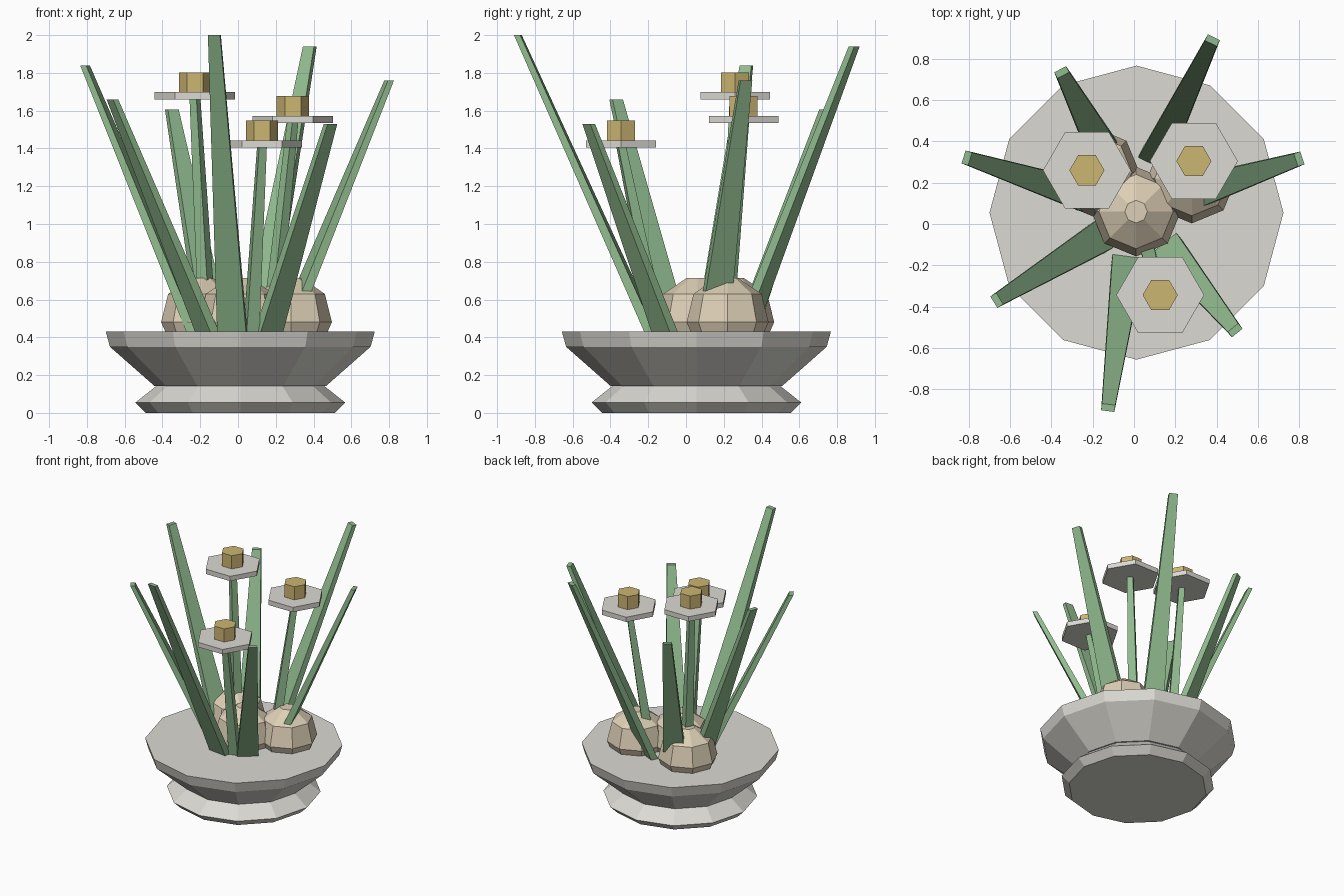
import bpy, bmesh, math
from mathutils import Vector

if "Cube" in bpy.data.objects:
    bpy.data.objects.remove(bpy.data.objects["Cube"])


def material(name, rgb):
    m = bpy.data.materials.new(name)
    m.diffuse_color = tuple((c / 255) ** 2.2 for c in rgb) + (1,)
    m.use_nodes = True
    m.node_tree.nodes["Principled BSDF"].inputs["Base Color"].default_value = m.diffuse_color
    return m


STONE = material("pale_stone", (219, 217, 210))
GREEN = material("leaf_green", (143, 185, 141))
TAN = material("bulb_tan", (220, 206, 180))
GOLD = material("flower_gold", (203, 180, 114))


def loft(name, rings, mat):
    """Join rings of points, listed bottom to top, into a closed flat-faced solid."""
    bm = bmesh.new()
    loops = [[bm.verts.new(p) for p in ring] for ring in rings]
    n = len(loops[0])
    for low, high in zip(loops, loops[1:]):
        for i in range(n):
            j = (i + 1) % n
            bm.faces.new((low[i], low[j], high[j], high[i]))
    bm.faces.new(loops[0][::-1])
    bm.faces.new(loops[-1])
    bmesh.ops.recalc_face_normals(bm, faces=bm.faces)
    mesh = bpy.data.meshes.new(name)
    bm.to_mesh(mesh)
    bm.free()
    mesh.materials.append(mat)
    obj = bpy.data.objects.new(name, mesh)
    bpy.context.collection.objects.link(obj)
    return obj


def turned(name, x, y, profile, sides, mat):
    """Revolve a (radius, height) profile around a vertical axis."""
    step = math.tau / sides
    loft(name, [[(x + r * math.cos(i * step), y + r * math.sin(i * step), z)
                 for i in range(sides)] for r, z in profile], mat)


def blade(name, base, tip, base_size, tip_size, mat):
    """Leaning tapered bar with level ends; sizes are (width, thickness)."""
    base, tip = Vector(base), Vector(tip)
    out = (tip - base)
    out.z = 0
    out.normalize()
    side = Vector((-out.y, out.x, 0))
    rings = []
    for c, (w, t) in ((base, base_size), (tip, tip_size)):
        rings.append([c + side * w * a / 2 + out * t * b / 2
                      for a, b in ((-1, -1), (1, -1), (1, 1), (-1, 1))])
    loft(name, rings, mat)


# Bowl on a flared foot
CX, CY = 0.012, 0.055
turned("foot", CX, CY, [(0.50, 0), (0.555, 0.055), (0.44, 0.146)], 12, STONE)
turned("bowl", CX, CY, [(0.455, 0.143), (0.69, 0.35), (0.712, 0.43)], 12, STONE)

# Bulbs
for i, (x, y) in enumerate([(0.01, 0.06), (0.28, 0.22), (-0.19, 0.25)]):
    turned(f"bulb_{i + 1}", x, y, [(0.19, 0.42), (0.217, 0.48), (0.18, 0.63), (0.055, 0.715)], 8, TAN)

# Leaves: base, tip
leaves = [
    ((-0.22, 0.13, 0.42), (-0.81, 0.32, 1.84)),
    ((-0.16, -0.06, 0.42), (-0.665, -0.37, 1.66)),
    ((-0.03, -0.18, 0.42), (-0.125, -0.89, 2.00)),
    ((0.16, -0.11, 0.42), (0.49, -0.515, 1.53)),
    ((0.315, 0.16, 0.58), (0.80, 0.315, 1.76)),
    ((0.10, 0.31, 0.42), (0.38, 0.89, 1.94)),
    ((-0.15, 0.36, 0.55), (-0.35, 0.735, 1.605)),
]
for i, (base, tip) in enumerate(leaves):
    blade(f"leaf_{i + 1}", base, tip, (0.155, 0.055), (0.065, 0.033), GREEN)

# Flowers: stem, six-sided petal disc, core
flowers = [
    ((0.07, -0.14, 0.42), (0.127, -0.344, 1.405)),
    ((0.17, 0.20, 0.42), (0.29, 0.305, 1.535)),
    ((-0.16, 0.22, 0.42), (-0.228, 0.26, 1.66)),
]
for i, (base, tip) in enumerate(flowers):
    x, y, z = tip
    blade(f"stem_{i + 1}", base, (x, y, z + 0.01), (0.07, 0.07), (0.042, 0.042), GREEN)
    turned(f"petals_{i + 1}", x, y, [(0.213, z), (0.213, z + 0.038)], 6, STONE)
    turned(f"flower_core_{i + 1}", x, y, [(0.085, z + 0.03), (0.085, z + 0.142)], 6, GOLD)
